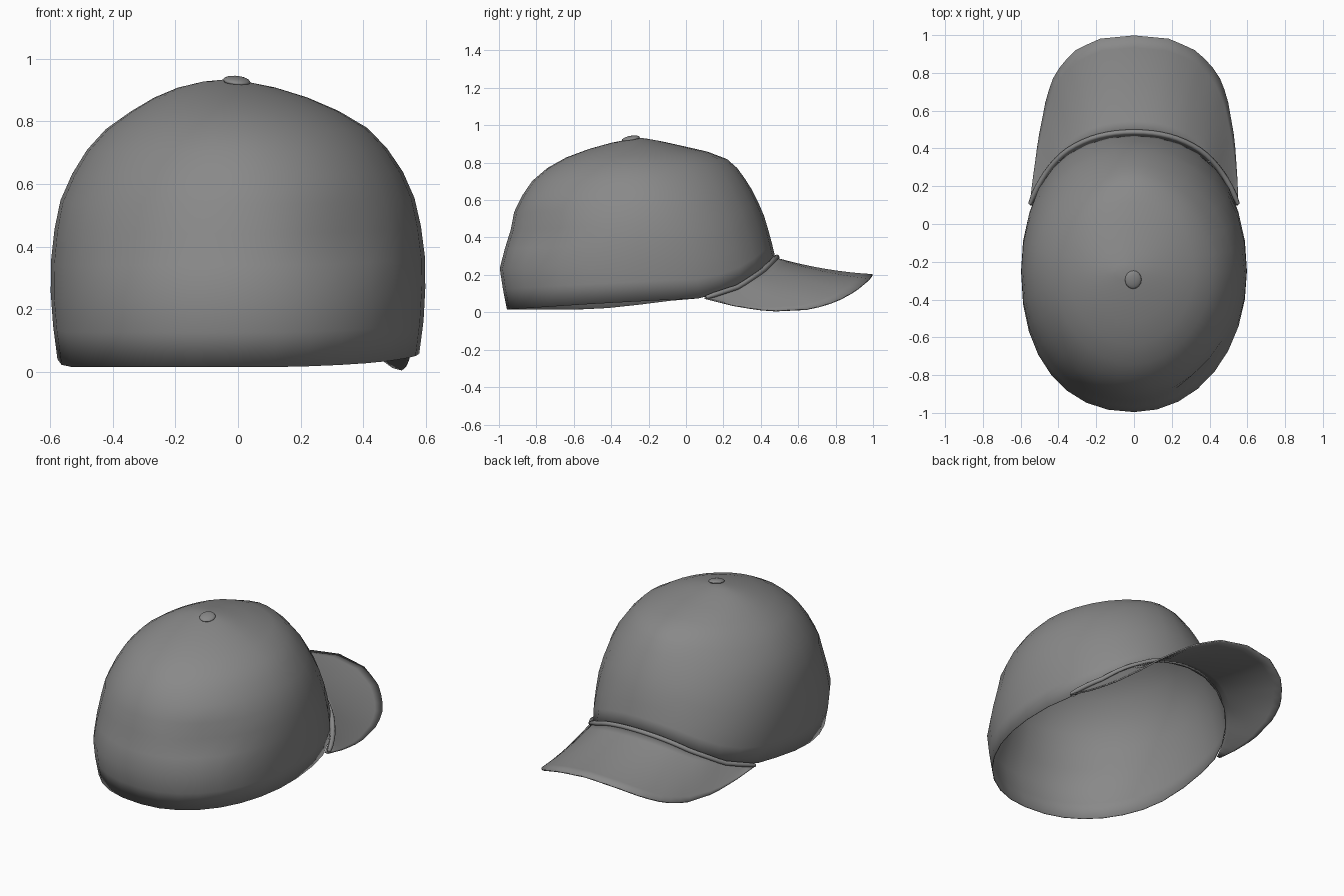
import bpy, bmesh, math
from mathutils import Vector

if "Cube" in bpy.data.objects:
    bpy.data.objects.remove(bpy.data.objects["Cube"])

cloth = bpy.data.materials.new("dark_cloth")
cloth.diffuse_color = (.25, .25, .25, 1)
cloth.use_nodes = True
cloth.node_tree.nodes["Principled BSDF"].inputs["Base Color"].default_value = cloth.diffuse_color


def interp(x, table):
    """Piecewise linear lookup; rows are (key, value, value...)."""
    if x <= table[0][0]:
        return table[0][1:]
    for a, b in zip(table, table[1:]):
        if x <= b[0]:
            f = (x - a[0]) / (b[0] - a[0])
            return tuple(p + (q - p) * f for p, q in zip(a[1:], b[1:]))
    return table[-1][1:]


def make_object(name, bm, thickness=0.0, offset=-1, angle=60):
    bmesh.ops.recalc_face_normals(bm, faces=bm.faces[:])
    me = bpy.data.meshes.new(name)
    bm.to_mesh(me)
    bm.free()
    me.materials.append(cloth)
    ob = bpy.data.objects.new(name, me)
    bpy.context.collection.objects.link(ob)
    if thickness:
        mod = ob.modifiers.new("thickness", "SOLIDIFY")
        mod.thickness, mod.offset = thickness, offset
    bpy.ops.object.select_all(action="DESELECT")
    ob.select_set(True)
    bpy.context.view_layer.objects.active = ob
    bpy.ops.object.shade_smooth_by_angle(angle=math.radians(angle))
    return ob


# Crown section: height -> back y, front y, half width, sideways drift
SECTION = [(0.0, -.95, .50, .565, 0), (.03, -.965, .50, .575, 0), (.2, -.99, .49, .597, 0),
           (.26, -1.0, .485, .598, 0), (.40, -.945, .452, .596, 0), (.54, -.918, .41, .57, 0),
           (.68, -.848, .34, .508, 0), (.79, -.72, .26, .405, -.003), (.84, -.615, .19, .318, -.01),
           (.87, -.53, .07, .26, -.02), (.905, -.405, -.09, .165, -.035),
           (.925, -.31, -.18, .085, -.042), (.933, -.25, -.25, 0, -.045)]
# Rim height along y for each side; the front part is the brim seam
SEAM = [(0, .072), (.1, .075), (.27, .13), (.40, .215), (.49, .30)]
RIM = {1: [(-.95, .015), (-.5, .045)] + SEAM,
       -1: [(-.95, .015), (-.5, .016), (-.35, .028)] + SEAM}
TOP, MID = .933, -.25
# Section roundness (low, high): below 1 is squarer, above 1 is more pointed
ROUND = {"front": (.90, 1.08), "back_left": (.88, 1.02), "back_right": (.97, 1.06)}


def crown_point(a, z):
    back, front, half, drift = interp(z, SECTION)
    c, s = math.cos(a), math.sin(a)
    low, high = ROUND["front" if s > 0 else "back_left" if c < 0 else "back_right"]
    e = low + (high - low) * min(max((z - .2) / .5, 0), 1)
    c = math.copysign(abs(c) ** e, c)
    s = math.copysign(abs(s) ** e, s)
    p = Vector((half * c + drift, MID + s * ((front - MID) if s > 0 else (MID - back)), z))
    if s < 0:  # soft dent in the cloth at the back right
        d = .025 * math.exp(-((p.x - .34) / .12) ** 2 - ((z - .43) / .08) ** 2)
        p += Vector((-.5, .85, 0)) * d
    return p


def rim_point(a):
    z = .1
    for _ in range(12):
        z = interp(crown_point(a, z).y, RIM[1 if math.cos(a) >= 0 else -1])[0]
    return crown_point(a, z)


# Crown shell
N, ROWS = 32, 13
bm = bmesh.new()
rings = []
for k in range(ROWS):
    t = math.sin(math.pi / 2 * k / ROWS)
    ring = []
    for i in range(N):
        a = 2 * math.pi * i / N
        r = rim_point(a).z
        ring.append(bm.verts.new(crown_point(a, r + (TOP - r) * t)))
    rings.append(ring)
pole = bm.verts.new((-.045, MID, TOP))
for i in range(N):
    j = (i + 1) % N
    for lo, hi in zip(rings, rings[1:]):
        bm.faces.new((lo[i], lo[j], hi[j], hi[i]))
    bm.faces.new((rings[-1][i], rings[-1][j], pole))
make_object("crown", bm, .004)

# Seam line around the front of the crown, from right temple to left temple
A0 = math.asin(((.10 - MID) / .75) ** (1 / .90))
STEPS = 32
seam = [rim_point(A0 + (math.pi - 2 * A0) * i / STEPS) for i in range(STEPS + 1)]

# Brim: lofted from the seam to the curved outer edge
EDGE = [(0, .552, .10, .075), (.14, .543, .27, .032), (.29, .53, .45, .006),
        (.45, .493, .66, .016), (.55, .46, .76, .043), (.65, .40, .85, .08),
        (.75, .32, .92, .125), (.87, .19, .98, .175), (1, 0, .998, .20)]
ACROSS = 8
bm = bmesh.new()
grid = []
for i, p in enumerate(seam):
    u = 1 - abs(2 * i / STEPS - 1)
    e = Vector(interp(u, EDGE))
    if i > STEPS / 2:  # the left half sits slightly narrower and higher
        bump = math.sin(math.pi * u)
        e = Vector((-e.x * (1 - .06 * bump), e.y, e.z + .018 * bump))
    row = []
    for k in range(ACROSS + 1):
        v = k / ACROSS
        q = p.lerp(e, v)
        q.z -= .06 * u * v * (1 - v)
        row.append(bm.verts.new(q))
    grid.append(row)
for r0, r1 in zip(grid, grid[1:]):
    for k in range(ACROSS):
        bm.faces.new((r0[k], r0[k + 1], r1[k + 1], r1[k]))
bmesh.ops.remove_doubles(bm, verts=bm.verts[:], dist=.001)
make_object("brim", bm, .008, 0)

# Cord trim covering the seam, with narrower ends
bm = bmesh.new()
SIDES, R = 8, .014
rings = []
for i, p in enumerate(seam):
    d = (seam[min(i + 1, STEPS)] - seam[max(i - 1, 0)]).normalized()
    out = Vector((p.x, p.y - MID, 0)).normalized()
    out = (out - d * out.dot(d)).normalized()
    up = d.cross(out)
    r = R * (.7 if i in (0, STEPS) else 1)
    u = abs(2 * i / STEPS - 1)
    c = p + out * (.008 + .014 * u ** 3) + Vector((0, 0, .006))
    rings.append([bm.verts.new(c + r * (out * math.cos(w) + up * math.sin(w)))
                  for w in (2 * math.pi * k / SIDES for k in range(SIDES))])
for a, b in zip(rings, rings[1:]):
    for k in range(SIDES):
        m = (k + 1) % SIDES
        bm.faces.new((a[k], a[m], b[m], b[k]))
bm.faces.new(rings[0])
bm.faces.new(rings[-1])
make_object("seam_trim", bm)

# Top button, tilted with the crown
bm = bmesh.new()
bmesh.ops.create_uvsphere(bm, u_segments=16, v_segments=8, radius=1)
button = make_object("top_button", bm)
button.scale = (.044, .049, .015)
button.rotation_euler = (math.radians(10), math.radians(6), 0)
button.location = (-.004, -.295, .928)
